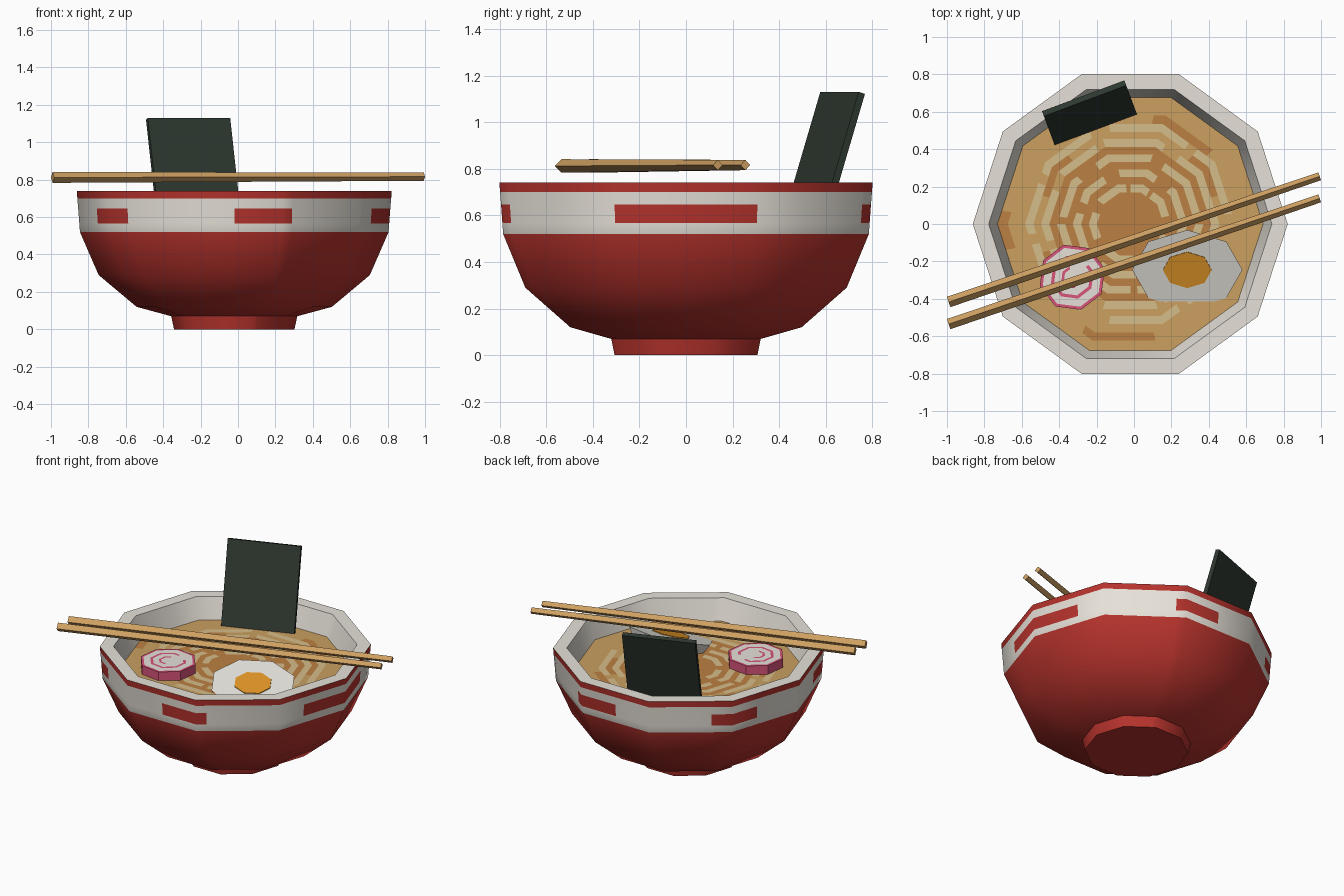
import bpy, bmesh, math, random
from mathutils import Vector, Euler

if "Cube" in bpy.data.objects:
    bpy.data.objects.remove(bpy.data.objects["Cube"])

random.seed(4)


def material(name, hexcode):
    srgb = [int(hexcode[i:i + 2], 16) / 255 for i in (0, 2, 4)]
    lin = [c / 12.92 if c <= 0.04045 else ((c + 0.055) / 1.055) ** 2.4 for c in srgb]
    m = bpy.data.materials.new(name)
    m.diffuse_color = (*lin, 1)
    m.use_nodes = True
    m.node_tree.nodes["Principled BSDF"].inputs["Base Color"].default_value = m.diffuse_color
    return m


RED = material("bowl red", "B5322C")
WHITE = material("glaze white", "E6E1D8")
BROTH = material("broth tan", "CBA060")
DARK = material("broth brown", "BC8043")
NOODLE = material("noodle cream", "D6BE8A")
EGG = material("egg white", "E4E1DA")
YOLK = material("yolk orange", "E09526")
PINK = material("fish cake pink", "D8537A")
NORI = material("seaweed green", "2E3830")
WOOD = material("chopstick wood", "CFA062")


def finish(name, bm, mats):
    bmesh.ops.remove_doubles(bm, verts=bm.verts, dist=1e-5)
    me = bpy.data.meshes.new(name)
    bm.to_mesh(me)
    bm.free()
    for m in mats:
        me.materials.append(m)
    ob = bpy.data.objects.new(name, me)
    bpy.context.collection.objects.link(ob)
    return ob


def polygon_point(deg, sides):
    """Point on a unit polygon, measured evenly along its chords."""
    step = math.tau / sides
    k, t = divmod(math.radians(deg) / step, 1)
    a, b = k * step, (k + 1) * step
    return Vector((math.cos(a), math.sin(a))).lerp(Vector((math.cos(b), math.sin(b))), t)


def lathe(name, profile, sides, mats, rule, angles=None, scale=(1, 1)):
    """Turn (r, z) profile round z; rule(row, mid_angle) picks the material."""
    angles = angles or [360 * i / sides for i in range(sides)]
    dirs = [polygon_point(a, sides) for a in angles]
    bm = bmesh.new()
    rows = [[bm.verts.new((d.x * r * scale[0], d.y * r * scale[1], z)) for d in dirs]
            for r, z in profile]
    n = len(dirs)
    for i in range(len(rows) - 1):
        for j in range(n):
            k = (j + 1) % n
            f = bm.faces.new((rows[i][j], rows[i][k], rows[i + 1][k], rows[i + 1][j]))
            f.material_index = rule(i, (angles[j] + (angles[k] or 360)) / 2)
    return finish(name, bm, mats)


# Bowl: ten sides, cut where the red rim patches start and end
CX = -0.02
patches = [(67.5 * k, 67.5 * k + 22.5) for k in range(6)]
cuts = sorted({36.0 * i for i in range(10)} | {a for p in patches for a in p if a < 360})
bowl_profile = [(0, 0), (0.322, 0), (0.337, 0.07), (0.522, 0.12), (0.725, 0.29),
                (0.825, 0.52), (0.8285, 0.567), (0.8345, 0.647), (0.839, 0.70),
                (0.842, 0.74), (0.757, 0.74), (0.71, 0.60)]


def bowl_rule(row, ang):
    if row < 5 or row == 8:
        return 0
    if row == 6 and any(a < ang < b for a, b in patches):
        return 0
    return 1


bowl = lathe("bowl", bowl_profile, 10, [RED, WHITE], bowl_rule, cuts)
bowl.location.x = CX
bpy.context.view_layer.objects.active = bowl
bowl.select_set(True)
bpy.ops.object.shade_smooth_by_angle(angle=math.radians(40))
bowl.select_set(False)

# Broth surface with noodle strands as broken concentric rings
soup_r = [0.71, 0.655, 0.61, 0.562, 0.518, 0.477, 0.433, 0.392, 0.348,
          0.307, 0.263, 0.222, 0.178, 0]
strands = {}
for row in (3, 5, 7, 9, 11):
    cells, on = [], row % 4 == 1
    while len(cells) < 60:
        cells += [on] * (random.randint(5, 9) if on else random.randint(1, 3))
        on = not on
    strands[row] = cells
dark_arcs = {0: [(172, 190)], 1: [(245, 285)], 2: [(40, 78)], 4: [(20, 50), (130, 165), (200, 235)]}


def soup_rule(row, ang):
    if row in strands and strands[row][int(ang // 6)]:
        return 2
    if row >= 6 or any(a < ang < b for a, b in dark_arcs.get(row, [])):
        return 1
    return 0


soup = lathe("broth_with_noodles", [(r, 0.6) for r in soup_r], 10,
             [BROTH, DARK, NOODLE], soup_rule, [6.0 * i for i in range(60)])
soup.location.x = CX

# Fish cake: octagonal slice, pink edge and swirl
cake_profile = [(0, 0), (0.18, 0), (0.18, 0.06), (0.163, 0.06), (0.118, 0.06),
                (0.1, 0.06), (0.06, 0.06), (0.045, 0.06), (0, 0.06)]


def cake_rule(row, ang):
    if row < 3 or (row == 4 and not 20 < ang < 75) or (row == 6 and 90 < ang < 270):
        return 0
    return 1


cake = lathe("fish_cake", cake_profile, 8, [PINK, WHITE], cake_rule,
             [22.5 * i for i in range(16)])
cake.location = (-0.33, -0.285, 0.603)
cake.rotation_euler.z = math.radians(15)

# Half egg: flat side up, tipped forward into the broth
egg_profile = [(0.295 * math.sin(t), -0.13 * math.cos(t))
               for t in (0, math.pi / 6, math.pi / 3, math.pi / 2)] + [(0, 0)]
egg = lathe("egg_half", egg_profile, 8, [EGG], lambda r, a: 0, scale=(1, 0.76))
yolk = lathe("egg_yolk", [(0.13, -0.002), (0.13, 0.005), (0, 0.005)], 8, [YOLK],
             lambda r, a: 0, scale=(1, 0.78))
for ob in (egg, yolk):
    ob.location = (0.285, -0.245, 0.655)
    ob.rotation_euler.x = math.radians(18)

# Seaweed sheet leaning on the back rim
bm = bmesh.new()
bmesh.ops.create_cube(bm, size=1)
bmesh.ops.scale(bm, vec=(0.47, 0.03, 0.55), verts=bm.verts)
nori = finish("seaweed_sheet", bm, [NORI])
nori.location = (-0.238, 0.595, 0.863)
nori.rotation_euler = Euler((math.radians(-17.4), 0, math.radians(20.5)))


# Chopsticks: tapered square bars lying on edge
def chopstick(name, start, end, r0, r1):
    a, b = Vector(start), Vector(end)
    up = Vector((0, 0, 1))
    side = up.cross(b - a).normalized()
    bm = bmesh.new()
    ends = [[bm.verts.new(p + d * r) for d in (up, side, -up, -side)]
            for p, r in ((a, r0), (b, r1))]
    for i in range(4):
        k = (i + 1) % 4
        bm.faces.new((ends[0][i], ends[0][k], ends[1][k], ends[1][i]))
    bm.faces.new(ends[0])
    bm.faces.new(ends[1])
    bmesh.ops.recalc_face_normals(bm, faces=bm.faces)
    return finish(name, bm, [WOOD])


for label, y0, y1 in (("back", -0.417, 0.255), ("front", -0.535, 0.137)):
    chopstick(label + "_chopstick", (-0.991, y0, 0.812), (0.993, y1, 0.816), 0.029, 0.022)
